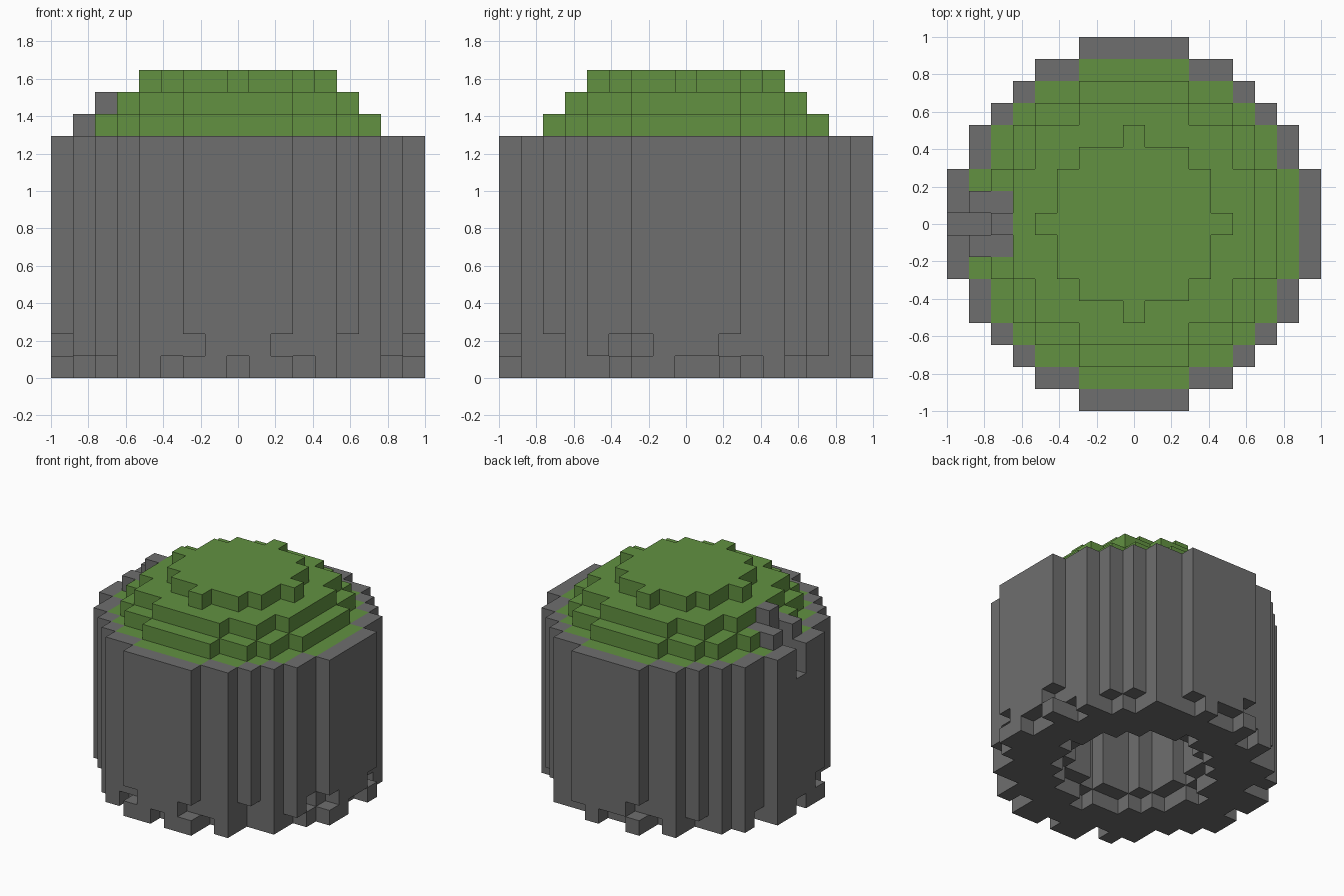
import bpy, bmesh
from mathutils import Vector

UNIT = 2 / 17          # edge of one block
BARK_TOP = 11          # layers in the trunk

if "Cube" in bpy.data.objects:
    bpy.data.objects.remove(bpy.data.objects["Cube"], do_unlink=True)


def make_material(name, rgb):
    mat = bpy.data.materials.new(name)
    mat.use_nodes = True
    mat.diffuse_color = (*rgb, 1)
    bsdf = next(n for n in mat.node_tree.nodes if n.type == 'BSDF_PRINCIPLED')
    bsdf.inputs["Base Color"].default_value = (*rgb, 1)
    bsdf.inputs["Roughness"].default_value = 0.9
    return mat


def disc(half_widths, layers):
    """Blocks of a stepped disc; half_widths[i] is the reach in x at |y| = i."""
    return {(x, y, z)
            for z in layers
            for row, w in enumerate(half_widths)
            for y in {row, -row}
            for x in range(-w, w + 1)}


def build(name, blocks, solid, mat):
    """Skin the blocks, leaving out faces hidden by any solid block."""
    bm = bmesh.new()
    for b in blocks:
        for axis in range(3):
            for sign in (-1, 1):
                n = Vector((0, 0, 0))
                n[axis] = sign
                if tuple(int(c + d) for c, d in zip(b, n)) in solid:
                    continue
                s, t = Vector((0, 0, 0)), Vector((0, 0, 0))
                s[(axis + 1) % 3] = 0.5
                t[(axis + 2) % 3] = 0.5 * sign
                c = Vector(b) + Vector((0, 0, 0.5)) + n / 2
                corners = (c - s - t, c + s - t, c + s + t, c - s + t)
                bm.faces.new([bm.verts.new(p * UNIT) for p in corners])
    bmesh.ops.remove_doubles(bm, verts=bm.verts, dist=UNIT / 100)
    mesh = bpy.data.meshes.new(name)
    bm.to_mesh(mesh)
    bm.free()
    mesh.materials.append(mat)
    obj = bpy.data.objects.new(name, mesh)
    bpy.context.collection.objects.link(obj)


# Trunk and the moss that fills its top
trunk = disc([8, 8, 8, 7, 7, 6, 5, 4, 2], range(BARK_TOP))
moss = disc([7, 7, 7, 6, 6, 5, 4, 2], [BARK_TOP - 1])

# Stepped moss dome
moss |= disc([6, 6, 6, 5, 5, 4, 2], [BARK_TOP])
moss |= disc([5, 5, 5, 4, 4, 2], [BARK_TOP + 1])
moss |= disc([4, 3, 3, 2, 0], [BARK_TOP + 2])

# Hollow underneath, wider at the opening
trunk -= disc([5, 4, 4, 3, 2, 0], [0])
trunk -= disc([4, 3, 3, 2, 0], range(1, 9))

# Ragged foot: blocks missing from the lowest two layers
foot_gaps = {
    0: [(0, -8), (3, -7), (-3, -7), (5, -6), (7, -4), (-7, -4), (-6, -5),
        (8, 0), (8, 1), (7, 3), (6, 5), (5, 6), (2, 8), (0, 8), (-1, 8),
        (-3, 7), (-5, 6), (-7, 3), (-8, 0)],
    1: [(2, -8), (-2, -8), (5, -6), (7, -3), (8, -2), (8, 2), (-2, 8),
        (-8, -2)],
}
for z, gaps in foot_gaps.items():
    trunk -= {(x, y, z) for x, y in gaps}

# Broken bark knot on the side, with a narrow slot
knot = {(-6, y, z) for y in (-1, 0, 1) for z in (10, 11)}
knot |= {(-7, y, z) for y in (-1, 1) for z in (10, 11)}
knot.add((-6, 0, 12))
slot = {(x, 0, z) for x in (-8, -7) for z in (9, 10, 11)}
moss -= knot | slot
trunk = (trunk - moss - slot) | knot

solid = trunk | moss
build("bark_trunk", trunk, solid, make_material("bark grey", (0.156, 0.156, 0.156)))
build("moss_dome", moss, solid, make_material("moss green", (0.122, 0.284, 0.053)))
